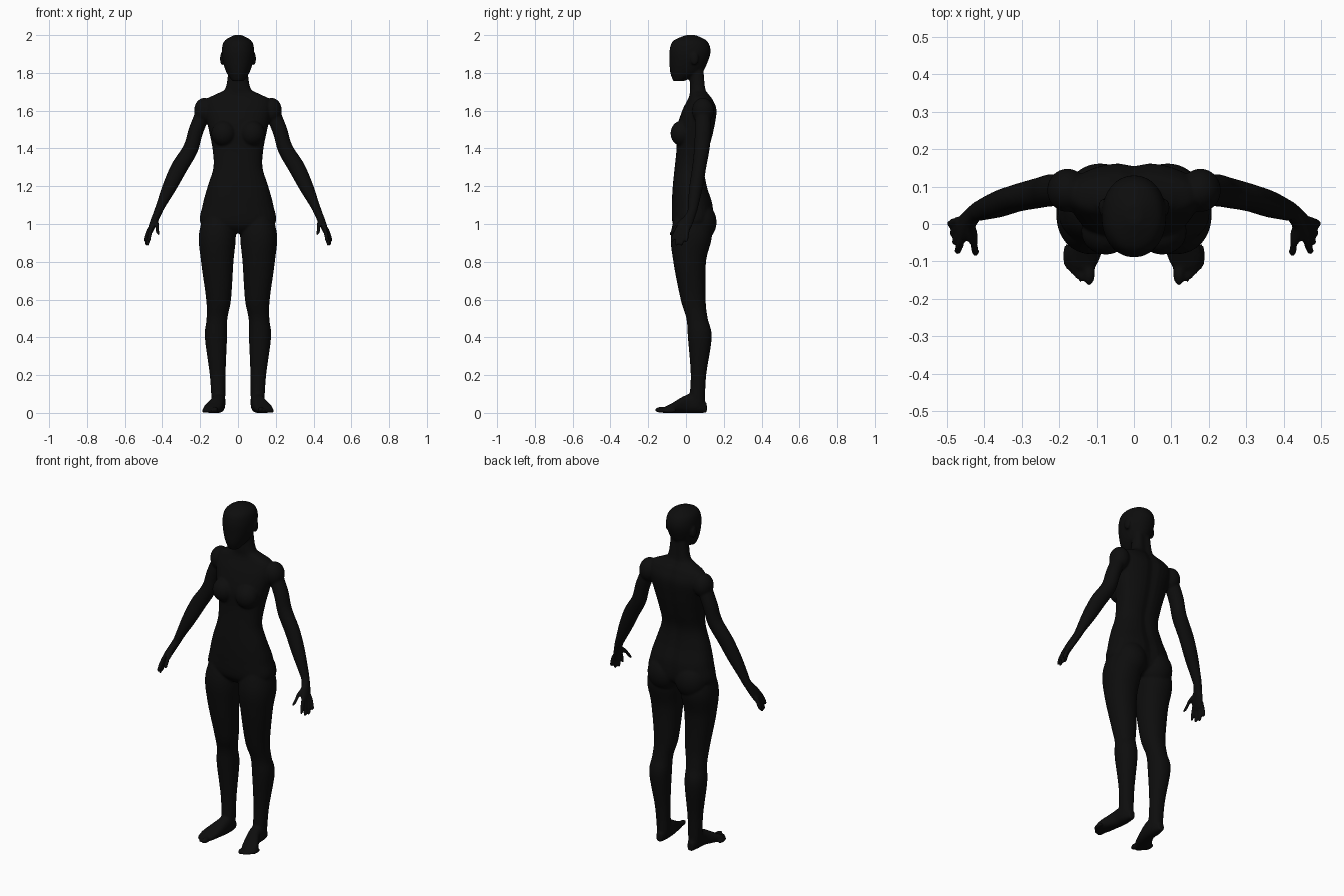
import bpy
import bmesh
from math import cos, sin, pi, exp, copysign
from mathutils import Vector, Matrix

if "Cube" in bpy.data.objects:
    bpy.data.objects.remove(bpy.data.objects["Cube"])

ACROSS, DEPTH, UP = Vector((1, 0, 0)), Vector((0, 1, 0)), Vector((0, 0, 1))
ARM_ACROSS = Vector((.88, 0, .47))
SIDES, STEPS = 32, 8
bm = bmesh.new()


def spline(rows):
    """Pass a smooth curve through rows of numbers."""
    points = [Vector(row) for row in rows]
    last = len(points) - 1
    curve = []
    for index in range(last):
        before, start = points[max(index - 1, 0)], points[index]
        end, after = points[index + 1], points[min(index + 2, last)]
        leave, arrive = (end - before) / 2, (after - start) / 2
        for step in range(STEPS):
            t = step / STEPS
            ease = t * t * (3 - 2 * t)
            curve.append(start.lerp(end, ease) + leave * (t * (1 - t) ** 2)
                         - arrive * (t * t * (1 - t)))
    return curve + [points[last]]


def loft(rows, u, v, side=1, power=2, groove=0):
    """Skin rounded rings; each row is centre x, y, z and the radii along u and v."""
    rings = []
    for row in spline(rows):
        centre, wide, deep = Vector(row[:3]), row[3], row[4]
        ring = []
        for k in range(SIDES):
            c, s = cos(2 * pi * k / SIDES), sin(2 * pi * k / SIDES)
            point = (centre + u * (wide * copysign(abs(c) ** (2 / power), c))
                     + v * (deep * copysign(abs(s) ** (2 / power), s)))
            if s > 0:
                point.y -= groove * exp(-(point.x / .025) ** 2)
            ring.append(bm.verts.new((point.x * side, point.y, point.z)))
        rings.append(ring)
    for lower, upper in zip(rings, rings[1:]):
        for k in range(SIDES):
            n = (k + 1) % SIDES
            bm.faces.new((lower[k], lower[n], upper[n], upper[k]))
    bm.faces.new(rings[0])
    bm.faces.new(rings[-1])


def level(height, inner, outer, front, back):
    """Level ring from its inner, outer, front and back limits."""
    return ((inner + outer) / 2, (front + back) / 2, height,
            (outer - inner) / 2, (back - front) / 2)


def centred(height, half_width, front, back):
    """Level ring on the body's middle line."""
    return level(height, -half_width, half_width, front, back)


def upright(y, inner, outer, top):
    """Upright foot ring standing on the floor."""
    return ((inner + outer) / 2, y, top / 2, (outer - inner) / 2, top / 2)


def ball(centre, radii, side):
    x, y, z = centre
    placing = Matrix.Translation((x * side, y, z)) @ Matrix.Diagonal((*radii, 1))
    bmesh.ops.create_uvsphere(bm, u_segments=SIDES, v_segments=SIDES // 2,
                              radius=1, matrix=placing)


def digit(base, tip, radius, side):
    """Finger with a rounded tip."""
    base, tip = Vector(base), Vector(tip)
    rows = [(*base.lerp(tip, t), radius * size, radius * size)
            for t, size in ((0, .8), (.5, 1), (.85, .9), (.96, .6), (1, .1))]
    loft(rows, ARM_ACROSS, DEPTH, side)


# Torso and neck
loft([
    centred(height=.95, half_width=.07, front=-.03, back=.08),
    centred(height=1, half_width=.195, front=-.07, back=.14),
    centred(height=1.1, half_width=.187, front=-.075, back=.143),
    centred(height=1.2, half_width=.16, front=-.07, back=.113),
    centred(height=1.3, half_width=.13, front=-.06, back=.1),
    centred(height=1.4, half_width=.135, front=-.05, back=.125),
    centred(height=1.5, half_width=.155, front=-.05, back=.15),
    centred(height=1.6, half_width=.175, front=-.02, back=.164),
    centred(height=1.66, half_width=.165, front=.01, back=.142),
    centred(height=1.69, half_width=.11, front=.02, back=.12),
    centred(height=1.72, half_width=.066, front=.02, back=.107),
    centred(height=1.82, half_width=.05, front=.02, back=.1),
], ACROSS, DEPTH, power=2.3, groove=.01)

# Head
loft([
    centred(height=1.757, half_width=.03, front=-.068, back=-.01),
    centred(height=1.8, half_width=.06, front=-.083, back=.08),
    centred(height=1.86, half_width=.08, front=-.088, back=.116),
    centred(height=1.92, half_width=.086, front=-.087, back=.13),
    centred(height=1.97, half_width=.071, front=-.067, back=.11),
    centred(height=2, half_width=.02, front=0, back=.05),
], ACROSS, DEPTH, power=2.1)

for side in (1, -1):
    # Ear, breast, buttock and shoulder
    ball((.084, .045, 1.875), (.011, .022, .034), side)
    ball((.075, -.02, 1.48), (.066, .062, .068), side)
    ball((.09, .07, 1.01), (.095, .092, .105), side)
    ball((.178, .09, 1.6), (.054, .058, .068), side)

    # Leg
    loft([
        level(height=1.1, inner=.04, outer=.16, front=-.04, back=.1),
        level(height=.95, inner=.012, outer=.206, front=-.08, back=.138),
        level(height=.8, inner=.024, outer=.195, front=-.067, back=.106),
        level(height=.6, inner=.037, outer=.168, front=-.028, back=.104),
        level(height=.5, inner=.056, outer=.166, front=.002, back=.115),
        level(height=.4, inner=.058, outer=.175, front=.01, back=.136),
        level(height=.2, inner=.066, outer=.149, front=.025, back=.107),
        level(height=.05, inner=.067, outer=.139, front=.015, back=.1),
    ], ACROSS, DEPTH, side, power=2.15)

    # Foot, from heel to ball
    loft([
        upright(y=.11, inner=.085, outer=.12, top=.05),
        upright(y=.06, inner=.068, outer=.139, top=.1),
        upright(y=0, inner=.07, outer=.145, top=.094),
        upright(y=-.08, inner=.087, outer=.183, top=.048),
        upright(y=-.12, inner=.105, outer=.17, top=.028),
    ], ACROSS, UP, side, power=2.4)

    # Big toe, then the smaller toes
    ball((.12, -.13, .016), (.016, .035, .016), side)
    for toe in range(4):
        ball((.143 + .012 * toe, -.122 + .012 * toe, .011), (.011, .035, .011), side)

    # Arm and palm
    loft([
        (.165, .09, 1.63, .04, .04),
        (.22, .09, 1.5, .04, .043),
        (.25, .084, 1.4, .041, .041),
        (.31, .07, 1.3, .044, .037),
        (.36, .054, 1.2, .038, .036),
        (.407, .038, 1.1, .025, .029),
        (.424, .03, 1.06, .022, .026),
        (.453, -.008, .99, .018, .04),
        (.466, -.02, .95, .01, .03),
    ], ARM_ACROSS, DEPTH, side)

    # Fingers from index to little, then the thumb
    for finger in range(4):
        drop = .884 if finger in (1, 2) else .904
        digit((.46 + .003 * finger, -.046 + .019 * finger, .98),
              (.473 + .007 * finger, -.076 + .025 * finger, drop), .0113, side)
    digit((.437, -.005, 1.03), (.427, -.05, .985), .018, side)
    digit((.43, -.04, 1), (.422, -.083, .942), .0125, side)

# One continuous skin
bmesh.ops.recalc_face_normals(bm, faces=bm.faces)
mesh = bpy.data.meshes.new("body")
bm.to_mesh(mesh)
bm.free()
body = bpy.data.objects.new("body", mesh)
bpy.context.collection.objects.link(body)
skin = body.modifiers.new("skin", "REMESH")
skin.mode = "VOXEL"
skin.voxel_size = .006
skin.use_smooth_shade = True
soften = body.modifiers.new("soften", "SMOOTH")
soften.factor = .5
soften.iterations = 5

# Near-black colour
black = bpy.data.materials.new("near black")
black.use_nodes = True
black.diffuse_color = (.004, .004, .004, 1)
shader = black.node_tree.nodes["Principled BSDF"]
shader.inputs["Base Color"].default_value = black.diffuse_color
mesh.materials.append(black)
